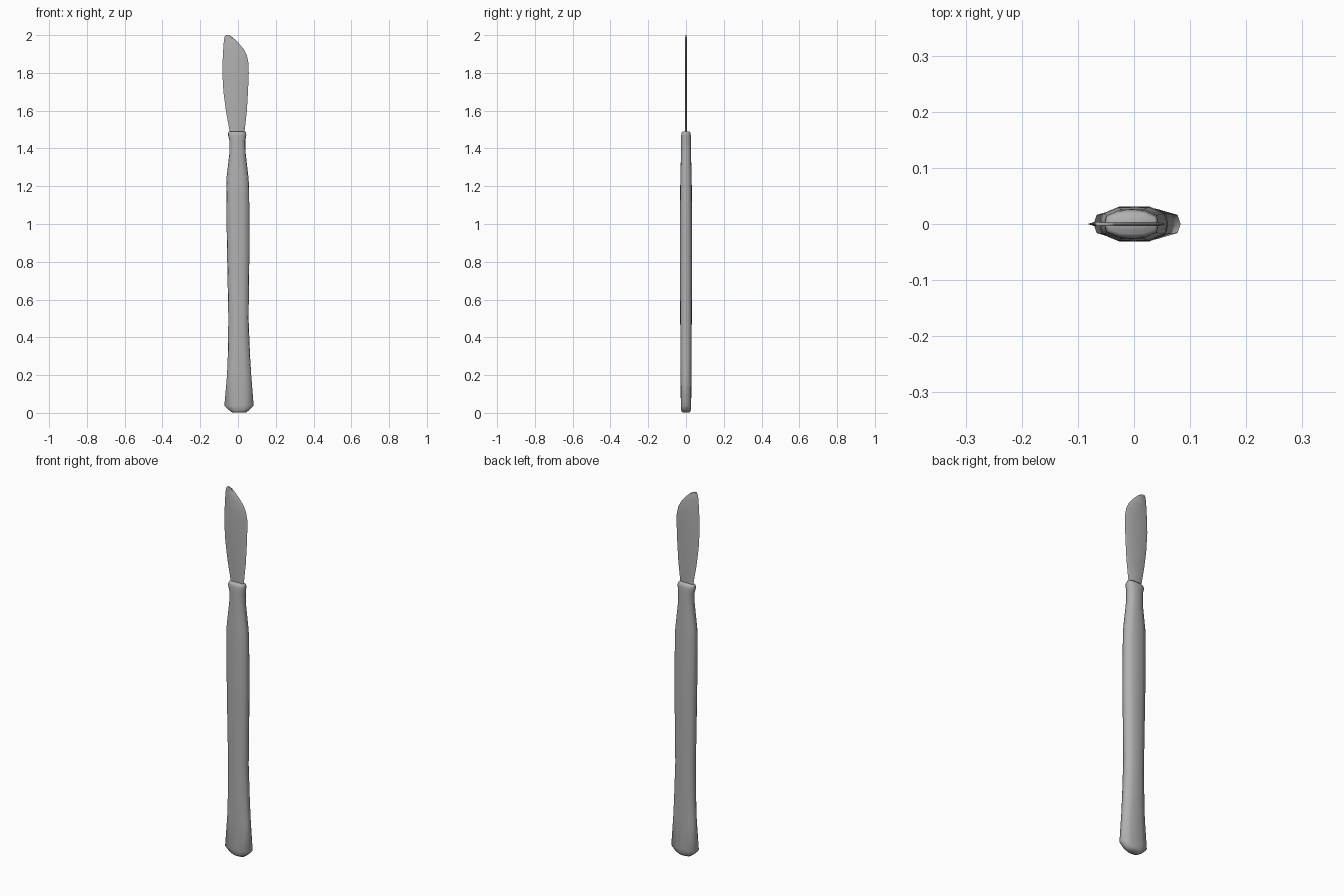
import bpy, bmesh, math

# Darker steel grey shared by both parts
steel = bpy.data.materials.new("dark_steel")
steel.diffuse_color = (0.44, 0.44, 0.44, 1)

def loft(name, rings, section, angle):
    """Skin rings (z, x_left, x_right, half_thickness) using a unit section."""
    bm = bmesh.new()
    loops = []
    for z, xl, xr, t in rings:
        c, h = (xl + xr) / 2, (xr - xl) / 2
        loops.append([bm.verts.new((c + u * h, v * t, z)) for u, v in section])
    n = len(section)
    for a, b in zip(loops, loops[1:]):
        for i in range(n):
            j = (i + 1) % n
            bm.faces.new((a[i], a[j], b[j], b[i]))
    bm.faces.new(loops[0][::-1])
    bm.faces.new(loops[-1])
    bmesh.ops.recalc_face_normals(bm, faces=bm.faces)
    me = bpy.data.meshes.new(name)
    bm.to_mesh(me)
    bm.free()
    me.materials.append(steel)
    ob = bpy.data.objects.new(name, me)
    bpy.context.collection.objects.link(ob)
    bpy.ops.object.select_all(action='DESELECT')
    ob.select_set(True)
    bpy.context.view_layer.objects.active = ob
    bpy.ops.object.shade_smooth_by_angle(angle=math.radians(angle))
    return ob

# Handle: flattened smooth section, flared butt and narrow collar
handle_section = [(1, 0), (0.93, 0.6), (0.45, 1), (0, 1.02), (-0.45, 1), (-0.93, 0.6),
                  (-1, 0), (-0.93, -0.6), (-0.45, -1), (0, -1.02), (0.45, -1), (0.93, -0.6)]
handle_rings = [
    (0.002, -0.030, 0.042, 0.018), (0.013, -0.046, 0.057, 0.025),
    (0.038, -0.072, 0.083, 0.027), (0.20, -0.058, 0.070, 0.028),
    (0.30, -0.054, 0.064, 0.029), (0.50, -0.051, 0.056, 0.030),
    (0.90, -0.059, 0.061, 0.031), (1.20, -0.062, 0.059, 0.030),
    (1.25, -0.060, 0.055, 0.029), (1.38, -0.045, 0.040, 0.026),
    (1.44, -0.045, 0.039, 0.026), (1.47, -0.053, 0.044, 0.025),
    (1.483, -0.052, 0.043, 0.023), (1.491, -0.047, 0.039, 0.017)]
loft("handle", handle_rings, handle_section, 80)

# Blade: thin curved blade with bevelled edges
blade_section = [(1, 0), (0.8, 1), (-0.8, 1), (-1, 0), (-0.8, -1), (0.8, -1)]
blade_rings = [
    (1.47, -0.042, 0.031, 0.004), (1.50, -0.046, 0.036, 0.004),
    (1.60, -0.064, 0.047, 0.004), (1.70, -0.077, 0.053, 0.004),
    (1.80, -0.083, 0.057, 0.004), (1.85, -0.082, 0.056, 0.004),
    (1.89, -0.080, 0.048, 0.004), (1.925, -0.078, 0.031, 0.004),
    (1.955, -0.076, 0.006, 0.004), (1.975, -0.074, -0.013, 0.004),
    (1.99, -0.071, -0.031, 0.004), (1.997, -0.067, -0.043, 0.0035),
    (2.0, -0.061, -0.051, 0.003)]
loft("blade", blade_rings, blade_section, 40)
